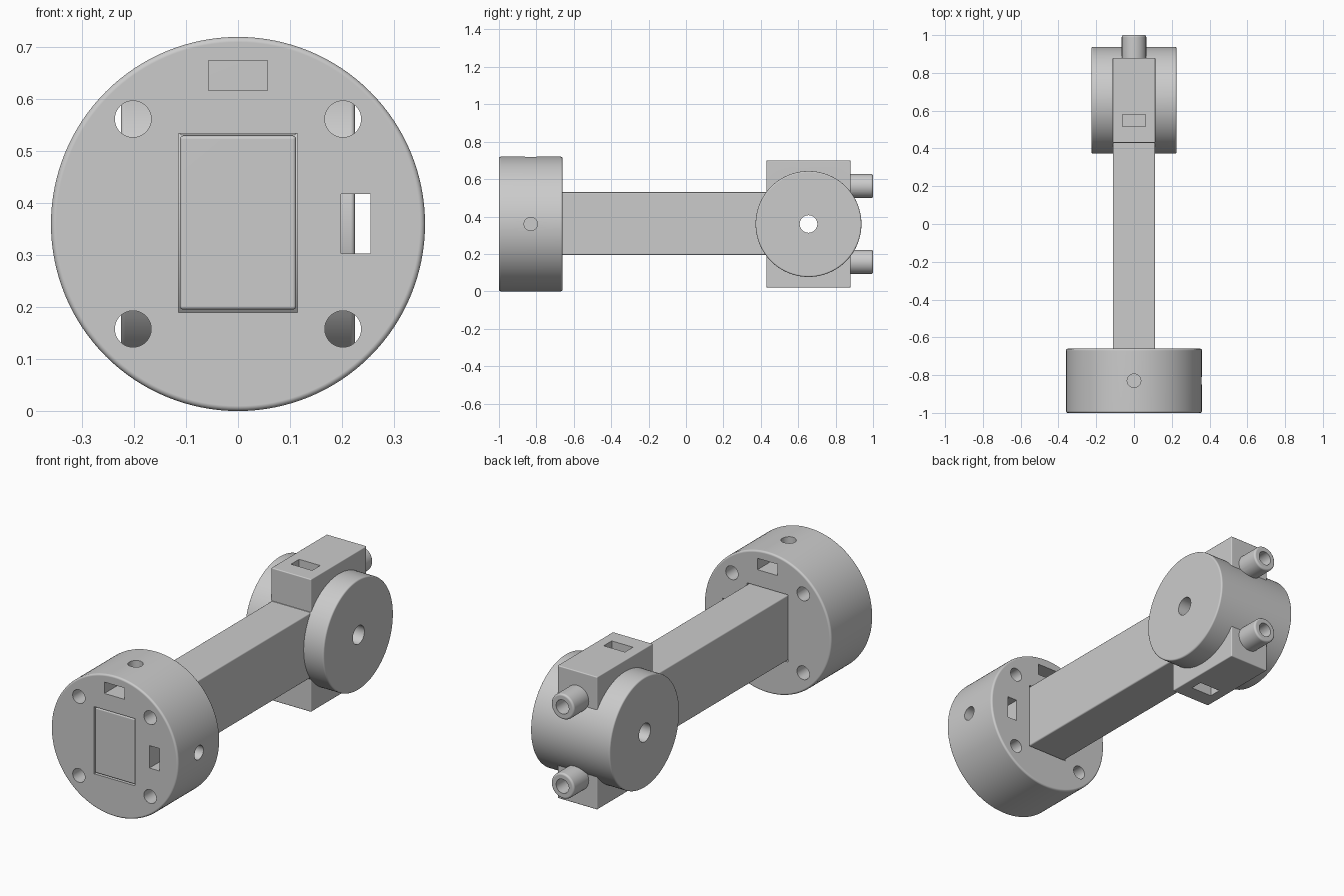
import bpy
from math import pi
from mathutils import Matrix

if "Cube" in bpy.data.objects:
    bpy.data.objects.remove(bpy.data.objects["Cube"])

CZ = 0.36            # height of the main axis
ROT = {'x': Matrix.Rotation(pi / 2, 4, 'Y'),
       'y': Matrix.Rotation(-pi / 2, 4, 'X'),
       'z': Matrix.Identity(4)}


def activate(ob):
    bpy.ops.object.select_all(action='DESELECT')
    ob.select_set(True)
    bpy.context.view_layer.objects.active = ob


def apply(ob, mod):
    activate(ob)
    bpy.ops.object.modifier_apply(modifier=mod.name)


def round_edges(ob, width):
    if width:
        m = ob.modifiers.new('round', 'BEVEL')
        m.width, m.segments = width, 4
        m.limit_method, m.angle_limit = 'ANGLE', 0.7
        apply(ob, m)
    return ob


def box(name, x, y, z, r=0):
    """Box from (min, max) ranges."""
    bpy.ops.mesh.primitive_cube_add(size=1)
    ob = bpy.context.object
    ob.name = name
    mid = [(a + b) / 2 for a, b in (x, y, z)]
    size = [b - a for a, b in (x, y, z)]
    ob.data.transform(Matrix.Translation(mid) @ Matrix.Diagonal((*size, 1)))
    return round_edges(ob, r)


def cyl(name, axis, centre, radius, length, r=0, n=48):
    bpy.ops.mesh.primitive_cylinder_add(vertices=n, radius=radius, depth=length)
    ob = bpy.context.object
    ob.name = name
    ob.data.transform(Matrix.Translation(centre) @ ROT[axis])
    return round_edges(ob, r)


def combine(ob, others, op):
    for o in others:
        m = ob.modifiers.new(op, 'BOOLEAN')
        m.operation, m.solver, m.object = op, 'EXACT', o
        apply(ob, m)
        bpy.data.objects.remove(o, do_unlink=True)


def finish(ob):
    activate(ob)
    bpy.ops.object.shade_smooth_by_angle(angle=0.6)
    m = ob.modifiers.new('normals', 'WEIGHTED_NORMAL')
    m.keep_sharp = True
    apply(ob, m)


# Round mounting collar with a rectangular socket
collar = cyl('mounting_collar', 'y', (0, -0.83, CZ), 0.36, 0.34, 0.01, 128)
cuts = [box('socket', (-0.115, 0.115), (-1.1, -0.5), (0.19, 0.534))]
# Four bolt holes
for sx in (-1, 1):
    for sz in (-1, 1):
        cuts.append(cyl('bolt_hole', 'y', (0.202 * sx, -0.83, CZ + 0.202 * sz), 0.035, 0.5))
# Nut slots and radial set screw holes, top and right
cuts += [box('nut_slot', (-0.057, 0.057), (-1.1, -0.5), (0.617, 0.675)),
         box('nut_slot', (0.198, 0.255), (-1.1, -0.5), (0.303, 0.418)),
         cyl('screw_hole', 'z', (0, -0.83, 0.62), 0.036, 0.3),
         cyl('screw_hole', 'x', (0.25, -0.83, CZ), 0.036, 0.3)]
combine(collar, cuts, 'DIFFERENCE')
finish(collar)

# Arm: bar, cross drum, clamp block and two pegs in one body
arm = box('arm', (-0.112, 0.112), (-0.998, 0.6), (0.195, 0.53), 0.007)
parts = [cyl('drum', 'x', (0, 0.655, CZ), 0.283, 0.45, 0.008, 128),
         box('block', (-0.113, 0.113), (0.43, 0.88), (0.02, 0.70), 0.005)]
cuts = [cyl('axle_hole', 'x', (0, 0.655, CZ), 0.047, 0.6)]
for s in (-1, 1):
    z = CZ + 0.203 * s
    parts.append(cyl('peg', 'y', (0, 0.90, z), 0.065, 0.20, 0.01))
    cuts.append(cyl('peg_hole', 'y', (0, 0.80, z), 0.036, 0.6))
    cuts.append(box('slot', (-0.06, 0.06), (0.515, 0.58),
                    sorted((CZ + 0.14 * s, CZ + 0.4 * s))))
combine(arm, parts, 'UNION')
combine(arm, cuts, 'DIFFERENCE')
finish(arm)
